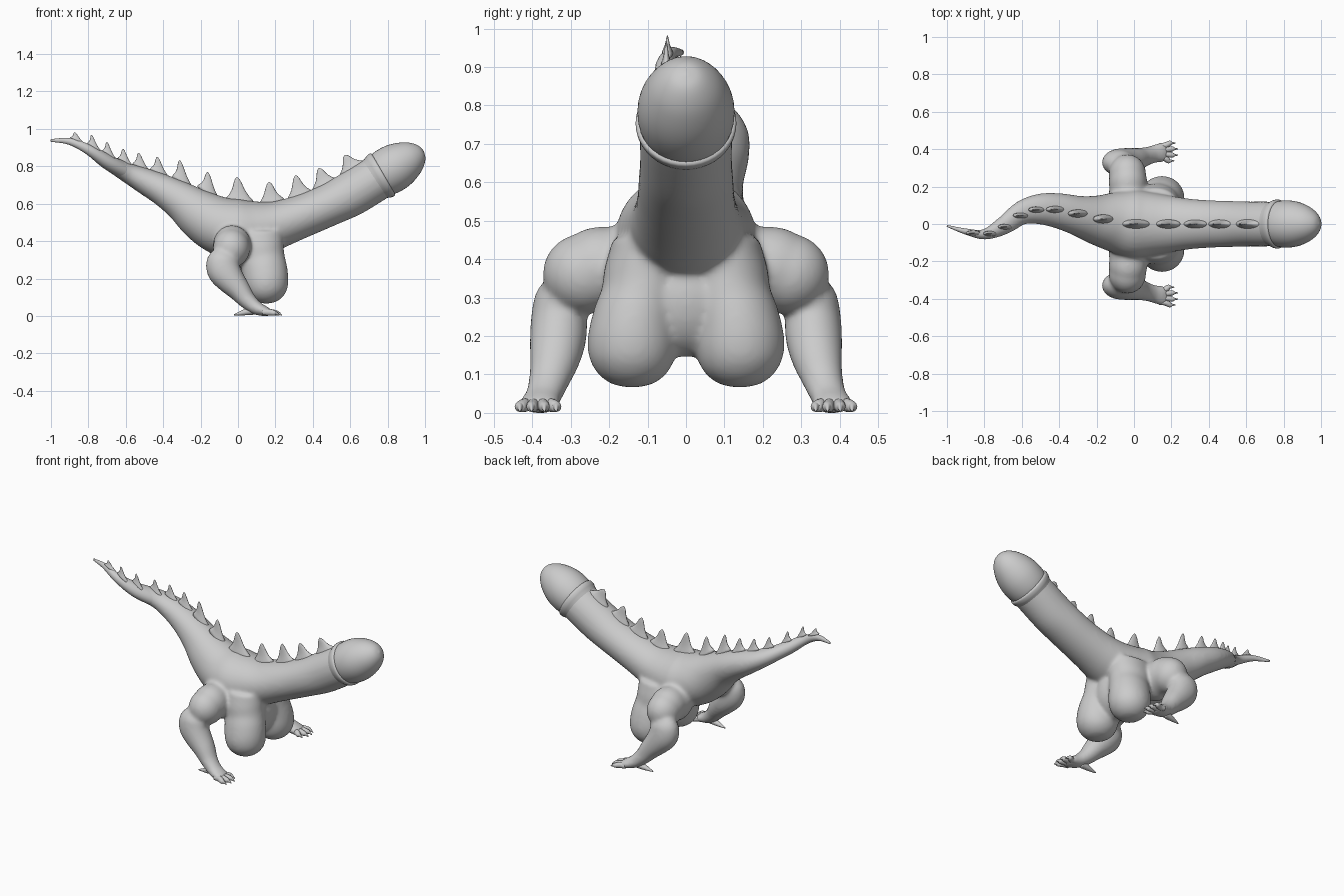
import bpy, bmesh, math
from mathutils import Vector, Matrix


def finish(name, bm, voxel=0, smooth=0):
    bmesh.ops.recalc_face_normals(bm, faces=bm.faces[:])
    me = bpy.data.meshes.new(name)
    bm.to_mesh(me)
    bm.free()
    for p in me.polygons:
        p.use_smooth = True
    ob = bpy.data.objects.new(name, me)
    bpy.context.collection.objects.link(ob)
    if voxel:
        m = ob.modifiers.new("merge", 'REMESH')
        m.mode, m.voxel_size, m.use_smooth_shade = 'VOXEL', voxel, True
        s = ob.modifiers.new("soften", 'SMOOTH')
        s.factor, s.iterations = 0.5, smooth
    return ob


def dense(st, n=4):
    """Catmull-Rom interpolation of stations."""
    out = []
    for i in range(len(st) - 1):
        q = [st[max(i - 1, 0)], st[i], st[i + 1], st[min(i + 2, len(st) - 1)]]
        for k in range(n):
            t = k / n
            out.append([0.5 * (2 * b + (c - a) * t + (2 * a - 5 * b + 4 * c - d) * t * t
                               + (3 * b - a - 3 * c + d) * t ** 3) for a, b, c, d in zip(*q)])
    return out + [list(st[-1])]


def tube(bm, stations, seg=32, n=4):
    """Stations are x, y, z, thickness radius, width radius."""
    st = dense(stations, n)
    P = [Vector(s[:3]) for s in st]
    rings = []
    for i, s in enumerate(st):
        t = (P[min(i + 1, len(P) - 1)] - P[max(i - 1, 0)]).normalized()
        side = Vector((0, 1, 0))
        side = (side - t * side.dot(t)).normalized()
        up = t.cross(side)
        rings.append([bm.verts.new(P[i] + up * s[3] * math.cos(a) + side * s[4] * math.sin(a))
                      for a in (2 * math.pi * k / seg for k in range(seg))])
    for a, b in zip(rings, rings[1:]):
        for k in range(seg):
            bm.faces.new((a[k], a[(k + 1) % seg], b[(k + 1) % seg], b[k]))
    bm.faces.new(rings[0])
    bm.faces.new(rings[-1])


def blob(bm, c, r):
    bmesh.ops.create_uvsphere(bm, u_segments=32, v_segments=20, radius=1,
                              matrix=Matrix.Translation(c) @ Matrix.Diagonal((*r, 1)))


# long curved trunk from tail tip to neck
trunk = [(-1, -.01, .938, .007, .005), (-.9, -.04, .933, .018, .016), (-.8, -.055, .89, .027, .027),
         (-.7, -.01, .825, .04, .048), (-.6, .06, .77, .052, .065), (-.5, .08, .722, .07, .083),
         (-.4, .07, .672, .085, .095), (-.3, .045, .612, .105, .107), (-.2, .022, .54, .135, .133),
         (-.1, .01, .485, .155, .163), (0, 0, .46, .165, .183), (.1, 0, .465, .15, .168),
         (.2, 0, .485, .13, .15), (.3, 0, .518, .118, .135), (.4, 0, .556, .113, .127),
         (.5, 0, .60, .114, .124), (.6, 0, .65, .12, .12), (.7, 0, .71, .12, .12),
         (.78, 0, .76, .118, .118)]
bm = bmesh.new()
tube(bm, trunk[3:])
blob(bm, (.12, 0, .30), (.12, .15, .155))
for s in (-1, 1):
    # pear-shaped hanging lobes
    tube(bm, [(x, s * y, z, rx, ry) for x, y, z, rx, ry in
              ((.11, .10, .45, .13, .09), (.115, .105, .37, .13, .107), (.13, .115, .30, .122, .107),
               (.143, .132, .24, .122, .112), (.15, .14, .18, .12, .117), (.15, .14, .13, .108, .107),
               (.15, .14, .095, .083, .083), (.15, .14, .073, .048, .048), (.15, .14, .066, .005, .005))])
    # shoulders and upper arms
    blob(bm, (-.03, s * .16, .375), (.105, .12, .115))
    blob(bm, (-.032, s * .22, .375), (.103, .12, .11))
    blob(bm, (-.035, s * .265, .362), (.1, .108, .105))
    # forearms and hands
    tube(bm, [(-.075, s * .325, .35, .05, .035), (-.08, s * .327, .31, .083, .064),
              (-.078, s * .33, .25, .091, .073), (-.042, s * .333, .195, .079, .074),
              (.005, s * .342, .14, .063, .066), (.05, s * .357, .083, .048, .053),
              (.10, s * .372, .042, .038, .048), (.15, s * .383, .024, .026, .053),
              (.18, s * .385, .016, .015, .045)], 24)
finish("body", bm, .0085, 18)

# thin tail end, tapered into the body
bm = bmesh.new()
tube(bm, trunk[:4] + [(-.6, .06, .77, .046, .058)], 24)
finish("tail_tip", bm)

# rounded head on a 30 degree axis
ax = Vector((.866, 0, .5))
base = Vector((.77, 0, .755))
bm = bmesh.new()
tube(bm, [(*(base + ax * t), r, r) for t, r in
          ((-.02, .105), (0, .12), (.04, .126), (.09, .124), (.14, .112), (.19, .09),
           (.225, .064), (.247, .036), (.256, .004))], 40)
finish("head", bm)

# rolled collar behind the head
bm = bmesh.new()
tube(bm, [(*(base + ax * t), r, r) for t, r in
          ((-.06, .112), (-.035, .122), (-.018, .129), (0, .131), (.008, .124), (.01, .11))], 40)
finish("collar", bm)

# fins along the back: root x, tip x, tip z, half length
fins = [(-.855, -.872, .982, .036), (-.77, -.782, .968, .038), (-.69, -.70, .93, .04),
        (-.605, -.613, .893, .042), (-.52, -.53, .872, .046), (-.42, -.43, .85, .052),
        (-.298, -.31, .832, .06), (-.15, -.16, .768, .068), (.012, -.005, .742, .072),
        (.172, .165, .716, .07), (.33, .307, .752, .066), (.465, .432, .79, .068), (.607, .57, .86, .072)]
line = dense(trunk, 12)
bm = bmesh.new()
for bx, tx, tz, L in fins:
    spots = []
    for a, b, c in zip(line, line[1:], line[2:]):
        run = Vector((c[0] - a[0], 0, c[2] - a[2])).normalized()
        spots.append((Vector(b[:3]) + Vector((-run.z, 0, run.x)) * b[3] * .95, run))
    root, run = min(spots, key=lambda q: abs(q[0].x - bx))
    tip = Vector((tx, root.y, tz))
    prev = None
    for t, w in ((-.1, 1.2), (.08, .98), (.22, .76), (.4, .55), (.6, .4), (.78, .29), (.91, .18), (1, .04)):
        o = root.lerp(tip, t)
        ring = [bm.verts.new(o + run * L * w * math.cos(q) + Vector((0, L * .33 * w * math.sin(q), 0)))
                for q in (math.tau * k / 14 for k in range(14))]
        if prev:
            for k in range(14):
                bm.faces.new((prev[k], prev[(k + 1) % 14], ring[(k + 1) % 14], ring[k]))
        else:
            bm.faces.new(ring)
        prev = ring
    bm.faces.new(prev)
finish("back_fins", bm)

# fingers with claws, and heel spurs
bm = bmesh.new()
for s in (-1, 1):
    for dy, ex in ((-.043, .215), (-.015, .235), (.015, .235), (.043, .222)):
        y0, y1 = s * (.385 + dy * .8), s * (.385 + dy * 1.1)
        tube(bm, [(.13, y0, .02, .014, .012), (.165, y0, .02, .018, .016),
                  (ex - .03, y1, .016, .014, .014), (ex - .018, y1, .014, .009, .007),
                  (ex, y1, .004, .002, .002)], 12)
    tube(bm, [(.08, s * .366, .03, .024, .024), (.03, s * .363, .018, .015, .016),
              (-.022, s * .36, .006, .003, .003)], 12)
finish("claws", bm)
